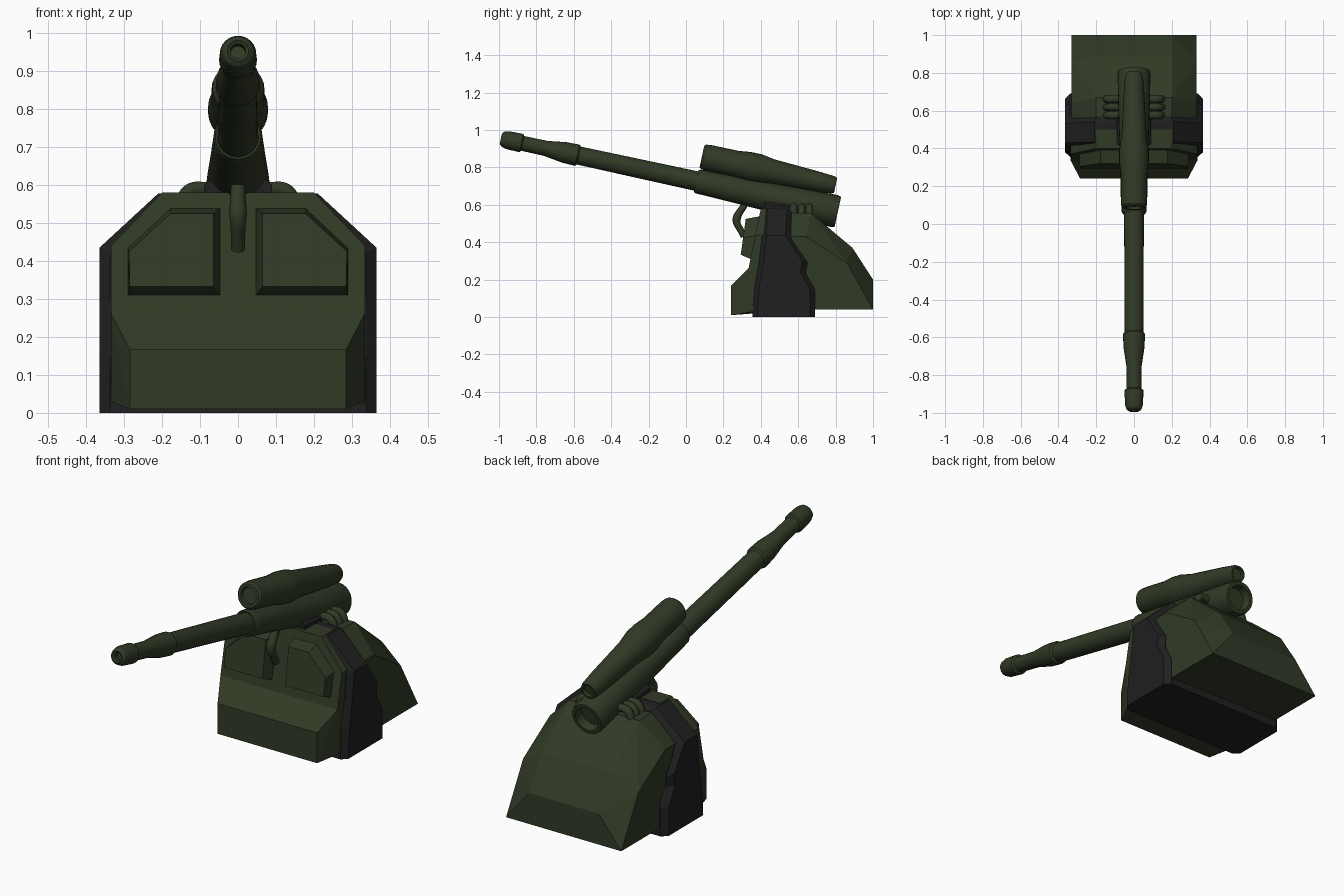
import bpy, bmesh, math
from mathutils import Vector

if "Cube" in bpy.data.objects:
    bpy.data.objects.remove(bpy.data.objects["Cube"])


def material(name, rgb):
    m = bpy.data.materials.new(name)
    m.diffuse_color = (*rgb, 1)
    m.use_nodes = True
    m.node_tree.nodes["Principled BSDF"].inputs["Base Color"].default_value = m.diffuse_color
    return m


GREEN = material("dark_green", (0.03, 0.042, 0.019))
BLACK = material("charcoal", (0.014, 0.014, 0.015))


def finish(bm, name, mat, smooth=False):
    bmesh.ops.recalc_face_normals(bm, faces=bm.faces[:])
    mesh = bpy.data.meshes.new(name)
    bm.to_mesh(mesh)
    bm.free()
    ob = bpy.data.objects.new(name, mesh)
    bpy.context.collection.objects.link(ob)
    mesh.materials.append(mat)
    if smooth:
        bpy.ops.object.select_all(action='DESELECT')
        ob.select_set(True)
        bpy.context.view_layer.objects.active = ob
        bpy.ops.object.shade_smooth_by_angle(angle=math.radians(32))
    return ob


def hull(name, points, mat, mirror=True):
    """Convex faceted block from corner points, mirrored across x."""
    bm = bmesh.new()
    for x, y, z in points:
        bm.verts.new((x, y, z))
        if mirror:
            bm.verts.new((-x, y, z))
    res = bmesh.ops.convex_hull(bm, input=bm.verts[:])
    junk = [v for v in bm.verts if not v.link_faces]
    bmesh.ops.delete(bm, geom=junk, context='VERTS')
    bmesh.ops.dissolve_limit(bm, angle_limit=math.radians(1), verts=bm.verts[:], edges=bm.edges[:])
    return finish(bm, name, mat)


def skin(bm, rings):
    for a, b in zip(rings, rings[1:]):
        n = len(a)
        for i in range(n):
            bm.faces.new((a[i], a[(i + 1) % n], b[(i + 1) % n], b[i]))
    bm.faces.new(rings[0])
    bm.faces.new(rings[-1])


TILT = math.atan(0.217)
AXIS = Vector((0, math.cos(TILT), -math.sin(TILT)))
UP = Vector((0, math.sin(TILT), math.cos(TILT)))


def lathe(name, profile, z0, sides=24):
    """Tilted turned part; profile holds (y on axis, radius), z0 is axis height at y=0."""
    bm = bmesh.new()
    rings = []
    for y, r in profile:
        c = Vector((0, 0, z0)) + AXIS * (y / AXIS.y)
        rings.append([bm.verts.new(c + Vector((r * math.cos(a), 0, 0)) + UP * (r * math.sin(a)))
                      for a in (2 * math.pi * i / sides for i in range(sides))])
    skin(bm, rings)
    return finish(bm, name, GREEN, True)


def pipe(name, path, width):
    """Round bent rod through (x, y, z, radius factor) points."""
    cu = bpy.data.curves.new(name, 'CURVE')
    cu.dimensions = '3D'
    cu.bevel_depth = width
    cu.bevel_resolution = 3
    cu.resolution_u = 5
    cu.use_fill_caps = True
    sp = cu.splines.new('NURBS')
    sp.points.add(len(path) - 1)
    for p, (x, y, z, r) in zip(sp.points, path):
        p.co = (x, y, z, 1)
        p.radius = r
    sp.use_endpoint_u = True
    sp.order_u = 3
    ob = bpy.data.objects.new(name, cu)
    bpy.context.collection.objects.link(ob)
    cu.materials.append(GREEN)


# Gun tubes
lathe("barrel", [(-0.955, 0.02), (-0.985, 0.02), (-0.99, 0.028), (-0.98, 0.04), (-0.955, 0.048),
                 (-0.88, 0.05), (-0.873, 0.04), (-0.75, 0.041), (-0.65, 0.056), (-0.582, 0.058),
                 (-0.572, 0.049), (0.12, 0.053)], 0.739)
lathe("breech_tube", [(0.10, 0.052), (0.057, 0.054), (0.055, 0.06), (0.065, 0.065), (0.10, 0.066),
                      (0.32, 0.073), (0.60, 0.083), (0.795, 0.087), (0.812, 0.082), (0.812, 0.064),
                      (0.77, 0.056)], 0.739)
lathe("recoil_cylinder", [(0.10, 0.04), (0.085, 0.044), (0.085, 0.058), (0.095, 0.067), (0.12, 0.07),
                          (0.27, 0.071), (0.33, 0.079), (0.39, 0.079), (0.46, 0.067), (0.70, 0.054),
                          (0.785, 0.047), (0.80, 0.041), (0.80, 0.033), (0.785, 0.03)], 0.877)

# Front hull
hull("front_nose", [(0.285, 0.24, 0.01), (0.285, 0.24, 0.167), (0.335, 0.335, 0.263),
                    (0.335, 0.36, 0.03), (0.335, 0.5, 0.03), (0.335, 0.5, 0.263)], GREEN)
hull("front_plate", [(0.335, 0.335, 0.263), (0.335, 0.371, 0.44), (0.2, 0.4, 0.58),
                     (0.335, 0.5, 0.263), (0.335, 0.5, 0.44), (0.2, 0.5, 0.58)], GREEN)

# Raised panels on the front plate
OUTER = [(0.045, 0.307), (0.29, 0.307), (0.29, 0.435), (0.178, 0.54), (0.045, 0.54)]
INNER = [(0.065, 0.333), (0.265, 0.333), (0.287, 0.425), (0.178, 0.525), (0.065, 0.525)]
INNER[1] = (0.285, 0.333)
for side, label in ((1, "left"), (-1, "right")):
    pts = [(side * x, 0.345 + (z - 0.265) * 0.206, z) for x, z in OUTER]
    pts += [(side * x, 0.283 + (z - 0.265) * 0.14, z) for x, z in INNER]
    hull("front_panel_" + label, pts, GREEN, mirror=False)

# Rear hull
hull("rear_hull", [(0.33, 0.5, 0.04), (0.33, 1.0, 0.04), (0.33, 0.5, 0.43), (0.2, 0.5, 0.56),
                   (0.2, 0.67, 0.555), (0.33, 0.64, 0.43), (0.33, 0.86, 0.29),
                   (0.2, 0.89, 0.37), (0.2, 1.0, 0.2)], GREEN)

# Dark armour band around the middle: (x, z, front y, back y)
BAND = [(0.365, 0, 0.355, 0.69), (0.365, 0.15, 0.365, 0.69), (0.365, 0.24, 0.38, 0.64),
        (0.365, 0.3, 0.39, 0.65), (0.365, 0.435, 0.405, 0.56), (0.21, 0.578, 0.41, 0.568)]
bm = bmesh.new()
rings = []
for back, inset in ((False, True), (False, False), (True, False), (True, True)):
    k = 0.925 if inset else 1.0
    half = []
    for x, z, yf, yb in BAND:
        y = yb - (0 if inset else 0.028) if back else yf + (0 if inset else 0.025)
        half.append((x * k, y, z * (0.97 if inset else 1.0)))
    loop = half + [(-x, y, z) for x, y, z in reversed(half)]
    rings.append([bm.verts.new(p) for p in loop])
skin(bm, rings)
bmesh.ops.triangulate(bm, faces=[f for f in bm.faces if len(f.verts) > 4])
finish(bm, "armour_band", BLACK)

# Gun mount under the breech
hull("gun_mount", [(0.09, 0.42, 0.55), (0.09, 0.56, 0.55), (0.09, 0.42, 0.6), (0.09, 0.56, 0.59),
                   (0.065, 0.42, 0.62), (0.065, 0.56, 0.61)], BLACK)

# Bent handle hanging below the barrel
pipe("hanging_handle", [(0, 0.34, 0.66, 0.9), (0, 0.315, 0.6, 0.9), (0, 0.285, 0.56, 0.95),
                        (0, 0.27, 0.53, 1.15), (0, 0.27, 0.50, 0.95), (0, 0.29, 0.47, 0.9),
                        (0, 0.31, 0.43, 0.85)], 0.021)

# Three short hoses on each side of the breech
for side, label in ((1, "left"), (-1, "right")):
    for i, y in enumerate((0.575, 0.618, 0.66)):
        pipe(f"hose_{label}_{i + 1}", [(side * 0.04, y, 0.585, 1), (side * 0.09, y, 0.59, 1),
                                       (side * 0.125, y, 0.59, 1), (side * 0.145, y, 0.565, 1),
                                       (side * 0.15, y, 0.53, 1)], 0.02)
